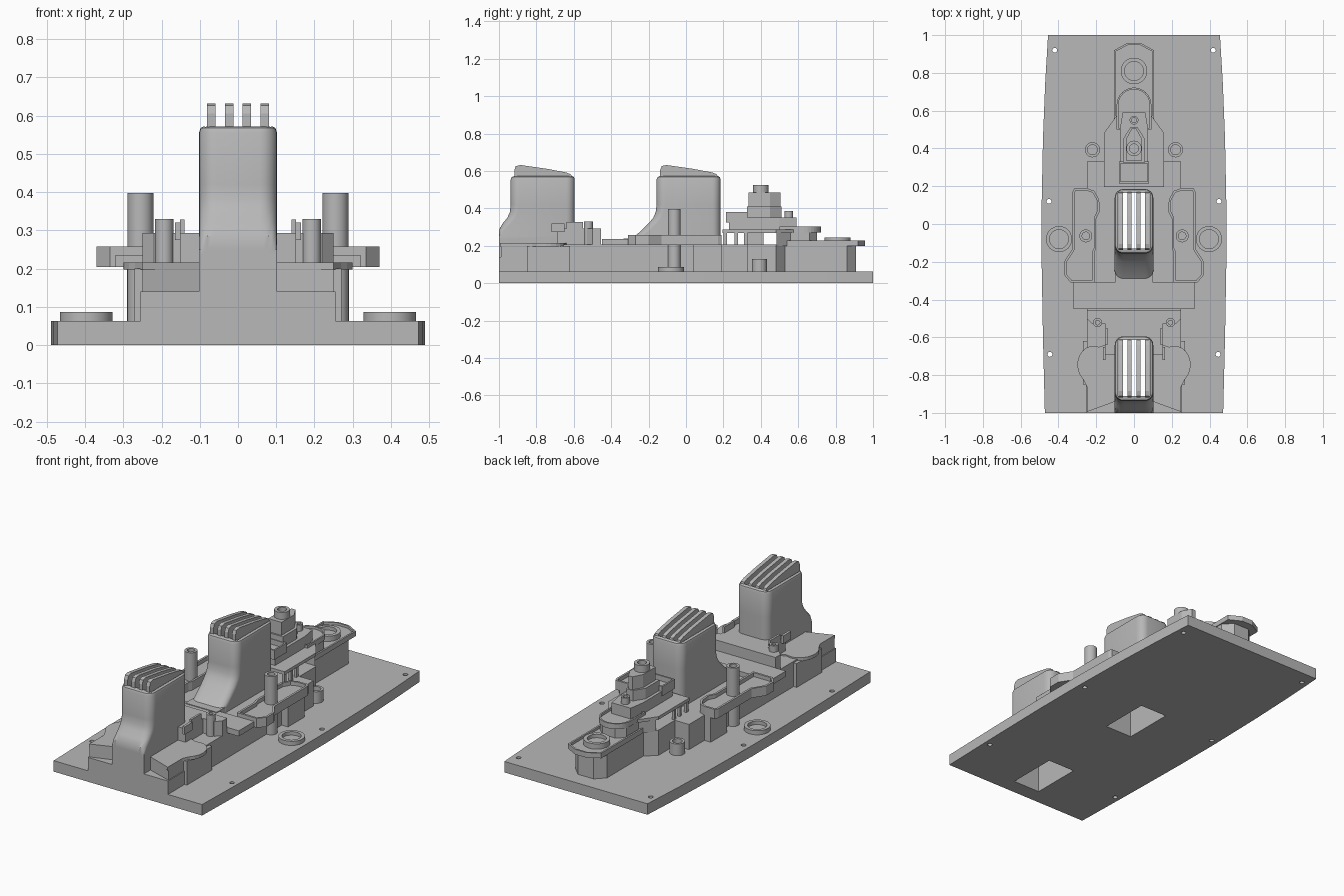
import bpy, bmesh, math
from mathutils import Matrix, Vector

if "Cube" in bpy.data.objects:
    bpy.data.objects.remove(bpy.data.objects["Cube"])

GREY = (0.48, 0.48, 0.48, 1)
mat = bpy.data.materials.new("hull grey")
mat.use_nodes = True
mat.diffuse_color = GREY
mat.node_tree.nodes["Principled BSDF"].inputs["Base Color"].default_value = GREY


def finish(bm, name, smooth=False):
    bmesh.ops.recalc_face_normals(bm, faces=bm.faces)
    me = bpy.data.meshes.new(name)
    bm.to_mesh(me)
    bm.free()
    me.materials.append(mat)
    ob = bpy.data.objects.new(name, me)
    bpy.context.collection.objects.link(ob)
    if smooth:
        bpy.ops.object.select_all(action="DESELECT")
        ob.select_set(True)
        bpy.context.view_layer.objects.active = ob
        bpy.ops.object.shade_smooth_by_angle(angle=math.radians(35))
    return ob


def prism(name, pts, z0, z1, rim=0, depth=0):
    """Extruded outline; rim and depth sink the top to leave a parapet."""
    bm = bmesh.new()
    base = bm.faces.new([bm.verts.new((x, y, z0)) for x, y in pts])
    ext = bmesh.ops.extrude_face_region(bm, geom=[base])["geom"]
    bmesh.ops.translate(bm, vec=(0, 0, z1 - z0), verts=[v for v in ext if isinstance(v, bmesh.types.BMVert)])
    bmesh.ops.recalc_face_normals(bm, faces=bm.faces)
    if rim:
        top = max(bm.faces, key=lambda f: f.calc_center_median().z)
        bmesh.ops.inset_region(bm, faces=[top], thickness=rim, use_even_offset=True)
        ext = bmesh.ops.extrude_face_region(bm, geom=[top])["geom"]
        bmesh.ops.translate(bm, vec=(0, 0, -depth), verts=[v for v in ext if isinstance(v, bmesh.types.BMVert)])
        if top.is_valid:
            bm.faces.remove(top)
    return finish(bm, name)


def sym(half):
    """Complete a right-half outline by mirroring it in x."""
    return half + [(-x, y) for x, y in reversed(half) if x > 0]


def box(name, x0, x1, y0, y1, z0, z1):
    return prism(name, [(x0, y0), (x1, y0), (x1, y1), (x0, y1)], z0, z1)


def tube(name, x, y, r, z0, z1, inner=0, depth=0.03, n=32):
    """Cylinder with an optional blind bore in its top."""
    prof = [(0, z0), (r, z0), (r, z1)]
    prof += [(inner, z1), (inner, z1 - depth), (0, z1 - depth)] if inner else [(0, z1)]
    bm = bmesh.new()
    vs = [bm.verts.new((x + a, y, z)) for a, z in prof]
    es = [bm.edges.new(p) for p in zip(vs, vs[1:])]
    bmesh.ops.spin(bm, geom=vs + es, cent=(x, y, 0), axis=(0, 0, 1), angle=math.tau, steps=n)
    bmesh.ops.remove_doubles(bm, verts=bm.verts, dist=1e-5)
    return finish(bm, name, True)


def cut(ob, cutters):
    for c in cutters:
        m = ob.modifiers.new("opening", "BOOLEAN")
        m.operation, m.object, m.solver = "DIFFERENCE", c, "EXACT"
    dg = bpy.context.evaluated_depsgraph_get()
    me = bpy.data.meshes.new_from_object(ob.evaluated_get(dg))
    ob.modifiers.clear()
    ob.data = me


def both(fn, name, x, *args, **kw):
    for side, s in (("left", 1), ("right", -1)):
        fn(side + "_" + name, s * x, *args, **kw)


# Funnels: lofted rounded rectangles with a swept-out foot
def funnel(name, shift, foot):
    levels = [(0.10, -0.295), (0.235, -0.295), (0.25, -0.275), (0.285, -0.235), (0.32, -0.2),
              (0.35, -0.175), (0.38, -0.162), (0.42, -0.157), (0.555, -0.157), (0.567, -0.152), (0.572, -0.14)]
    bm = bmesh.new()
    rings = []
    for z, front in levels:
        if z < foot:
            continue
        e = 0.012 if z > 0.57 else 0.004 if z > 0.56 else 0
        hx, back, r = 0.102 - e, 0.185 - e, 0.045 - e
        ring = []
        for cx, cy, a0 in ((hx - r, back - r, 0), (r - hx, back - r, 90), (r - hx, front + r, 180), (hx - r, front + r, 270)):
            for k in range(7):
                a = math.radians(a0 + 15 * k)
                ring.append(bm.verts.new((cx + r * math.cos(a), max(-1, cy + r * math.sin(a) + shift), z)))
        rings.append(ring)
    for a, b in zip(rings, rings[1:]):
        for i in range(len(a)):
            j = (i + 1) % len(a)
            bm.faces.new((a[i], a[j], b[j], b[i]))
    bm.faces.new(rings[0])
    bm.faces.new(rings[-1])
    bmesh.ops.remove_doubles(bm, verts=bm.verts, dist=1e-5)
    ob = finish(bm, name, True)
    # Sloping cap bars over the opening
    side = [(-0.138, 0.55), (-0.138, 0.605), (-0.13, 0.626), (-0.105, 0.632), (0.04, 0.611),
            (0.14, 0.592), (0.165, 0.582), (0.175, 0.55)]
    for i, x in enumerate((-0.07, -0.023, 0.023, 0.07)):
        bm = bmesh.new()
        f = bm.faces.new([bm.verts.new((x - 0.011, y + shift, z)) for y, z in side])
        ext = bmesh.ops.extrude_face_region(bm, geom=[f])["geom"]
        bmesh.ops.translate(bm, vec=(0.022, 0, 0), verts=[v for v in ext if isinstance(v, bmesh.types.BMVert)])
        finish(bm, name + "_cap_bar_%d" % (i + 1))
    return ob


mid = funnel("forward_funnel", 0, 0)
aft = funnel("aft_funnel", -0.78, 0)

# Base plate with gently bowed sides
edge = [(0.472, -1), (0.482, -0.6), (0.489, -0.2), (0.489, 0.1), (0.482, 0.45), (0.47, 0.75), (0.455, 1)]
base = prism("base_plate", sym(edge), 0, 0.063)

# Main hull house
hull = prism("main_house", sym([(0.25, -0.98), (0.25, 0.04), (0.29, 0.04), (0.29, 0.19), (0.25, 0.19), (0.25, 0.33),
                                (0.16, 0.33), (0.16, 0.48), (0.1, 0.53), (0.1, 0.86), (0.05, 0.91)]), 0.05, 0.208)
step = prism("aft_low_step", sym([(0.255, -1), (0.255, -0.8)]), 0.05, 0.14)
for v in hull.data.vertices:
    if v.co.y < -0.97:
        v.co.y = -0.93
foot = box("funnel_foot", -0.1, 0.1, -0.335, 0.1, 0.15, 0.24)

# Aft deck with rounded side wings
wing = [(0.1, -0.94), (0.25, -0.995), (0.25, -0.86)]
wing += [(0.215 + 0.085 * math.cos(math.radians(a)), -0.745 + 0.1 * math.sin(math.radians(a))) for a in range(-50, 111, 16)]
wing += [(0.1, -0.62)]
deck = prism("aft_wing_deck", sym(wing), 0.197, 0.216)
for s, side in ((1, "left"), (-1, "right")):
    prism(side + "_aft_deck_wall", [(s * x, y) for x, y in ((0.1, -0.94), (0.25, -0.99), (0.25, -0.8), (0.1, -0.8))], 0.1, 0.2)
    box(side + "_wing_support", s * 0.24, s * 0.27, -0.85, -0.62, 0.05, 0.2)

# Raised aft house
house = prism("aft_house", sym([(0.15, -0.69), (0.15, -0.53), (0.22, -0.53), (0.25, -0.5), (0.25, -0.455)]), 0.15, 0.293)
both(tube, "aft_house_vent", 0.193, -0.522, 0.024, 0.2, 0.33, inner=0.012)
for s, side in ((1, "left"), (-1, "right")):
    box(side + "_aft_house_fin", s * 0.14, s * 0.152, -0.64, -0.55, 0.28, 0.328)
    box(side + "_aft_house_bracket", s * 0.15, s * 0.165, -0.72, -0.65, 0.275, 0.32)

# Midships crossing deck
cross = prism("midships_deck", sym([(0.32, -0.45), (0.32, -0.31), (0.22, -0.31)]), 0.204, 0.236)

# Openings through the base, house and funnels
shafts = [box("shaft", -0.086, 0.086, y, y + 0.295, -0.1, 0.8) for y in (-0.13, -0.91)]
holes = [tube("bolt", s * x, y, 0.013, -0.1, 0.2, n=16) for x, y in ((0.42, 0.92), (0.45, 0.12), (0.445, -0.69)) for s in (1, -1)]
cut(base, shafts + holes)
for ob in (hull, step, foot, deck, house, mid, aft):
    cut(ob, shafts)
for c in shafts + holes:
    bpy.data.objects.remove(c)

# Side gun platforms with parapets, tall posts, and rings on the base
plat = [(0.25, 0.19), (0.315, 0.19), (0.325, 0.17), (0.325, -0.13), (0.37, -0.2), (0.37, -0.27), (0.335, -0.31),
        (0.21, -0.31), (0.21, -0.15), (0.2, -0.13), (0.2, 0.03), (0.18, 0.07), (0.185, 0.13), (0.21, 0.175)]
for s, side in ((1, "left"), (-1, "right")):
    prism(side + "_side_platform", [(s * x, y) for x, y in plat], 0.204, 0.258, 0.012, 0.022)
both(tube, "tall_post", 0.255, -0.063, 0.034, 0.05, 0.398, inner=0.02)
both(tube, "base_ring", 0.397, -0.08, 0.069, 0.05, 0.087, inner=0.05, depth=0.02)
both(tube, "short_post", 0.22, 0.393, 0.04, 0.05, 0.13, inner=0.026)

# Bow gun deck
prism("bow_deck", sym([(0.105, 0.5), (0.105, 0.92), (0.035, 0.958)]), 0.2, 0.229, 0.01, 0.014)
tube("bow_gun_ring", 0, 0.81, 0.07, 0.2, 0.245, inner=0.05, depth=0.02)

# Bridge: raised deck on posts
prism("bridge_deck", sym([(0.16, 0.195), (0.16, 0.48), (0.08, 0.59)]), 0.268, 0.286)
for y in (0.2, 0.26, 0.31):
    for s, side in ((1, "left"), (-1, "right")):
        box(side + "_bridge_post", s * 0.14, s * 0.155, y, y + 0.018, 0.2, 0.27)
box("bridge_core", -0.08, 0.08, 0.33, 0.415, 0.2, 0.27)
prism("bridge_front", sym([(0.15, 0.485), (0.09, 0.56), (0.085, 0.66), (0.04, 0.7)]), 0.2, 0.28)

# Rounded forward balcony
arc = [(0.092 * math.cos(math.radians(a)), 0.63 + 0.092 * math.sin(math.radians(a))) for a in range(0, 181, 12)]
prism("forward_balcony", [(-0.092, 0.5), (0.092, 0.5)] + arc, 0.272, 0.302, 0.009, 0.014)

# Upper bridge and director tower
prism("upper_bridge", sym([(0.075, 0.23), (0.075, 0.5), (0.06, 0.59)]), 0.28, 0.35)
prism("upper_bridge_rear", sym([(0.08, 0.215), (0.08, 0.33)]), 0.325, 0.38, 0.009, 0.03)
prism("tower", sym([(0.058, 0.325), (0.058, 0.45), (0.02, 0.51)]), 0.34, 0.41)
prism("tower_top", sym([(0.042, 0.335), (0.042, 0.45), (0.012, 0.505)]), 0.4, 0.485)
tube("director", 0, 0.4, 0.041, 0.47, 0.525, inner=0.024)
tube("forward_vent", 0, 0.55, 0.023, 0.34, 0.387, inner=0.013)
